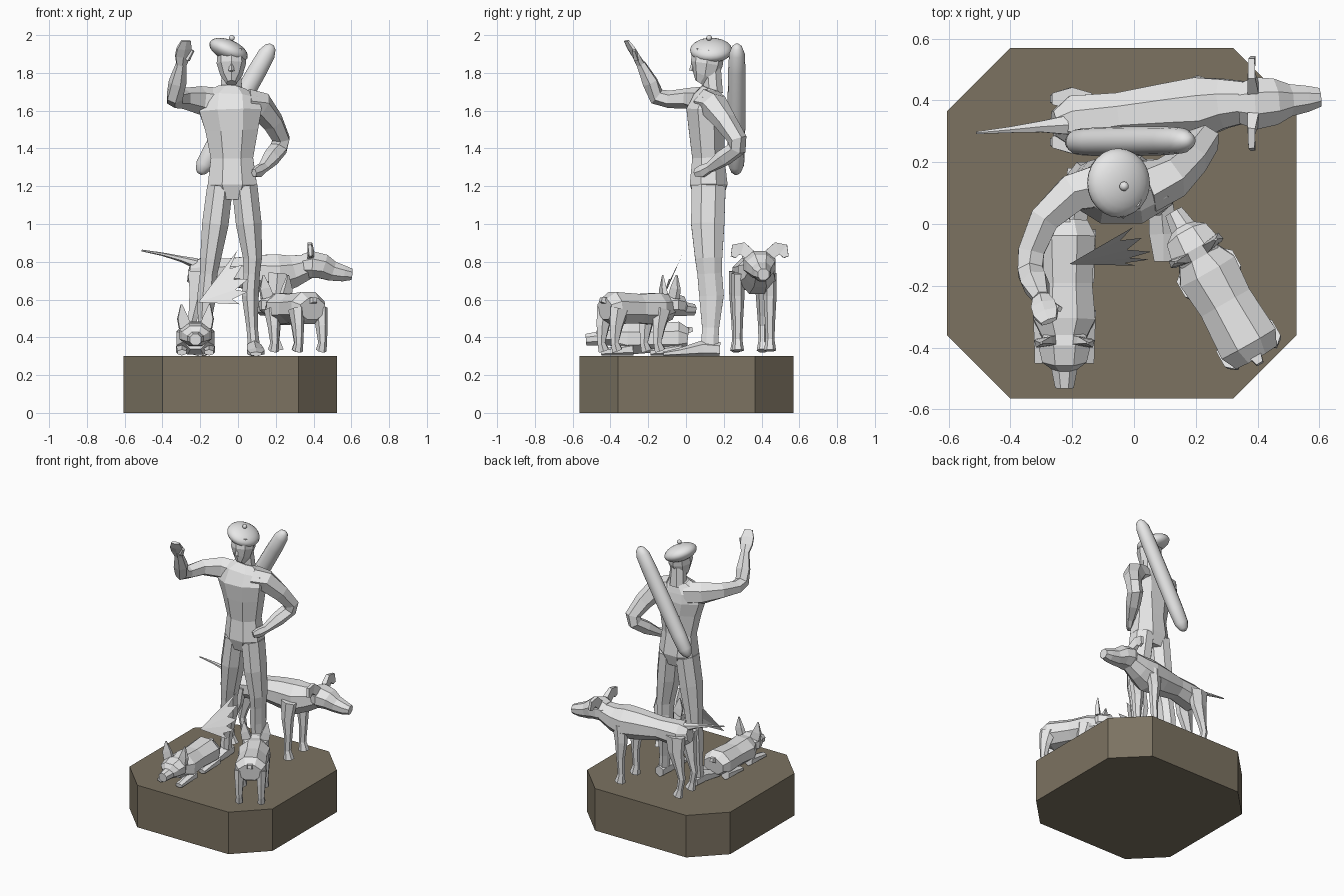
import bpy, bmesh, math
from mathutils import Vector, Matrix


def material(name, rgb):
    m = bpy.data.materials.new(name)
    m.diffuse_color = (*rgb, 1)
    return m


STONE = material("pale_stone", (0.8, 0.8, 0.8))
EARTH = material("olive_brown", (0.2, 0.17, 0.12))


def finish(name, bm, mat=STONE, smooth=False):
    bmesh.ops.recalc_face_normals(bm, faces=bm.faces)
    me = bpy.data.meshes.new(name)
    bm.to_mesh(me)
    bm.free()
    me.materials.append(mat)
    for p in me.polygons:
        p.use_smooth = smooth
    ob = bpy.data.objects.new(name, me)
    bpy.context.collection.objects.link(ob)
    return ob


def tube(name, rings, n=6, ref=(0, 0, 1), phase=0.5, smooth=False, place=None):
    """Loft rings (x, y, z, half width, half height) along their path."""
    bm = bmesh.new()
    pts = [Vector(r[:3]) for r in rings]
    ref = Vector(ref)
    grow = 1 / math.cos(math.pi / n) if phase else 1
    loops, last = [], None
    for i, r in enumerate(rings):
        t = Vector()
        if i:
            t += (pts[i] - pts[i - 1]).normalized()
        if i < len(pts) - 1:
            t += (pts[i + 1] - pts[i]).normalized()
        t.normalize()
        side = t.cross(ref).normalized()
        if last and side.dot(last) < 0:
            side = -side
        last = side
        up = side.cross(t)
        loop = []
        for k in range(n):
            a = 2 * math.pi * (k + phase) / n
            loop.append(bm.verts.new(pts[i] + side * math.cos(a) * r[3] * grow
                                     + up * math.sin(a) * r[4] * grow))
        loops.append(loop)
    for a, b in zip(loops, loops[1:]):
        for k in range(n):
            bm.faces.new((a[k], a[(k + 1) % n], b[(k + 1) % n], b[k]))
    bm.faces.new(loops[0])
    bm.faces.new(loops[-1])
    if place:
        bm.transform(place)
    return finish(name, bm, smooth=smooth)


def ball(name, loc, size, tilt=0):
    bm = bmesh.new()
    bmesh.ops.create_uvsphere(bm, u_segments=24, v_segments=12, radius=1)
    bm.transform(Matrix.Translation(loc) @ Matrix.Rotation(tilt, 4, 'Y')
                 @ Matrix.Diagonal((*size, 1)))
    return finish(name, bm, smooth=True)


Y = (0, 1, 0)

# Octagonal plinth
bm = bmesh.new()
outline = [(-.4, .57), (.32, .57), (.525, .365), (.525, -.36),
           (.32, -.565), (-.4, -.565), (-.605, -.36), (-.605, .365)]
base = bm.faces.new([bm.verts.new((x, y, 0)) for x, y in outline])
top = bmesh.ops.extrude_face_region(bm, geom=[base])
bmesh.ops.translate(bm, vec=(0, 0, .3),
                    verts=[v for v in top['geom'] if isinstance(v, bmesh.types.BMVert)])
finish("plinth", bm, EARTH)

# Man: torso, neck and head
tube("torso", [(-.03, .12, 1.13, .08, .075), (-.03, .12, 1.21, .13, .1),
               (-.032, .118, 1.35, .112, .085), (-.033, .11, 1.5, .14, .095),
               (-.04, .105, 1.6, .165, .103), (-.04, .12, 1.67, .15, .08),
               (-.035, .135, 1.72, .07, .05)], 8, Y)
tube("neck", [(-.035, .145, 1.69, .06, .05), (-.035, .135, 1.82, .048, .05)], 8, Y)
tube("head", [(-.035, .075, 1.745, .028, .03), (-.035, .1, 1.785, .058, .068),
              (-.035, .11, 1.85, .078, .085), (-.035, .12, 1.92, .074, .085)], 8, Y, 0)
tube("nose", [(-.035, .04, 1.85, .008, .012), (-.035, .03, 1.81, .016, .014)], 4, Y, 0)

# Beret and its nub
ball("beret", (-.05, .133, 1.92), (.108, .112, .055), .4)
ball("beret_nub", (-.032, .122, 1.985), (.015, .015, .015))

# Raised arm and hand
tube("raised_arm", [(-.1, .125, 1.64, .07, .07), (-.2, .1, 1.655, .06, .065),
                    (-.29, .015, 1.665, .048, .048), (-.333, -.09, 1.66, .042, .04),
                    (-.335, -.155, 1.675, .04, .04), (-.32, -.19, 1.75, .042, .038),
                    (-.3, -.24, 1.85, .025, .022)], 6)
tube("raised_hand", [(-.3, -.24, 1.845, .026, .02), (-.293, -.265, 1.89, .04, .016),
                     (-.285, -.29, 1.93, .04, .014), (-.275, -.315, 1.97, .026, .008)], 6)
tube("raised_thumb", [(-.27, -.26, 1.87, .012, .012), (-.24, -.275, 1.92, .008, .008)], 4)

# Arm bent behind the hip
BEND = (-.84, .55, 0)
tube("hip_arm", [(.04, .12, 1.64, .07, .075), (.12, .15, 1.625, .065, .065),
                 (.185, .21, 1.54, .052, .052), (.228, .27, 1.45, .045, .045),
                 (.215, .27, 1.4, .042, .045), (.175, .2, 1.35, .04, .042),
                 (.13, .12, 1.295, .024, .026)], 6, BEND)
tube("hip_hand", [(.135, .125, 1.3, .024, .026), (.11, .085, 1.28, .032, .02),
                  (.085, .05, 1.27, .02, .014)], 6, BEND)

# Legs and feet
tube("right_leg", [(-.095, .12, 1.2, .068, .09), (-.12, .115, 1.0, .07, .088),
                   (-.145, .12, .82, .055, .072), (-.155, .125, .74, .046, .065),
                   (-.165, .135, .62, .05, .065), (-.18, .13, .45, .032, .045),
                   (-.185, .125, .34, .034, .045)], 8, Y)
tube("left_leg", [(.035, .12, 1.2, .068, .09), (.057, .115, 1.0, .068, .088),
                  (.077, .12, .82, .05, .072), (.073, .125, .74, .043, .065),
                  (.065, .135, .62, .045, .065), (.075, .13, .45, .03, .045),
                  (.085, .125, .34, .032, .045)], 8, Y)
for name, x, dx in (("right_foot", -.185, -.015), ("left_foot", .085, .01)):
    tube(name, [(x, .18, .335, .03, .034), (x, .09, .34, .038, .039),
                (x + dx, -.03, .322, .046, .02), (x + dx, -.12, .312, .03, .01)], 6)

# Long loaf slung on the back
a, b = Vector((-.205, .265, 1.265)), Vector((.18, .27, 1.95))
loaf = [(0, .012), (.02, .03), (.07, .046), (.2, .05), (.5, .052),
        (.8, .05), (.93, .045), (.98, .03), (1, .012)]
tube("loaf", [(*a.lerp(b, f), r, r * .9) for f, r in loaf], 14, Y, smooth=True)

# Spiky fan: thin blades from one pivot
bm = bmesh.new()
pivot = Vector((-.21, -.13, .585))
tips = [Vector(p) for p in ((-.003, -.01, .86), (.025, -.045, .785), (.055, -.09, .71),
                            (.05, -.115, .64), (.01, -.135, .575))]
for i, t in enumerate(tips):
    lo = t.lerp(tips[max(i - 1, 0)], .5)
    hi = t.lerp(tips[min(i + 1, len(tips) - 1)], .5)
    bm.faces.new([bm.verts.new(p) for p in
                  (pivot, pivot.lerp(lo, .75), t, pivot.lerp(hi, .75))])
bmesh.ops.remove_doubles(bm, verts=bm.verts, dist=.0005)
finish("fan", bm)


# Short-legged dogs, modelled along local +x
def small_dog(name, start, heading, drop, standing):
    m = Matrix.Translation((*start, -drop)) @ Matrix.Rotation(heading, 4, 'Z')

    def part(label, rings, n=6):
        tube(name + "_" + label, rings, n, place=m)

    part("body", [(0, 0, .55, .075, .055), (.05, 0, .555, .1, .085), (.2, 0, .552, .09, .077),
                  (.32, 0, .55, .1, .085), (.39, 0, .56, .065, .065)], 8)
    part("head", [(.365, 0, .57, .065, .055), (.4, 0, .572, .085, .06), (.45, 0, .565, .072, .055),
                  (.475, 0, .55, .042, .038), (.54, 0, .545, .03, .03)], 8)
    part("tail", [(.02, 0, .59, .025, .02), (-.025, 0, .6, .012, .012)], 4)
    for s, tag in ((1, "left"), (-1, "right")):
        part(tag + "_ear", [(.39, s * .055, .61, .015, .032), (.392, s * .068, .66, .012, .028),
                            (.395, s * .075, .73, .003, .004)], 4)
        for x, leg in ((.03, "hind"), (.29, "fore")):
            y = s * .072
            if standing:
                part(f"{tag}_{leg}_leg", [(x + .02, y, .55, .032, .05), (x, y, .46, .026, .034),
                                          (x - .01, y, .37, .02, .02), (x + .005, y, .33, .024, .028)])
            else:
                part(f"{tag}_{leg}_leg", [(x, y, .495, .03, .03), (x + .1, y, .485, .026, .02),
                                          (x + .17, y, .477, .024, .014)])


small_dog("standing_small_dog", (.395, -.43), math.radians(119.6), 0, True)
small_dog("lying_small_dog", (-.225, .01), math.radians(-90), .157, False)

# Tall hound
tube("hound_body", [(-.26, .325, .745, .04, .05), (-.2, .33, .735, .085, .085),
                    (-.05, .35, .745, .075, .072), (.1, .365, .74, .09, .095),
                    (.21, .375, .735, .1, .105), (.29, .39, .75, .08, .085),
                    (.37, .395, .775, .065, .065)], 8)
tube("hound_head", [(.345, .39, .78, .065, .06), (.39, .39, .785, .085, .072),
                    (.45, .395, .775, .075, .065), (.5, .4, .75, .052, .052),
                    (.56, .405, .738, .042, .042), (.602, .41, .733, .03, .03)], 8)
tube("hound_tail", [(-.22, .32, .79, .03, .025), (-.3, .315, .815, .018, .014),
                    (-.4, .305, .84, .01, .008), (-.51, .295, .86, .004, .004)], 6)
for s, tag in ((1, "left"), (-1, "right")):
    tube(f"hound_{tag}_ear", [(.385, .39 + s * .05, .835, .03, .018),
                              (.38, .39 + s * .09, .87, .034, .012),
                              (.38, .39 + s * .125, .865, .032, .01),
                              (.385, .39 + s * .14, .825, .014, .008)], 4, (1, 0, 0))
    y = .36 + s * .085
    tube(f"hound_{tag}_front_leg", [(.21, y, .74, .05, .03), (.2, y, .62, .038, .03),
                                    (.205, y, .5, .024, .024), (.2, y, .39, .02, .02),
                                    (.21, y, .33, .032, .028)], 6, Y)
    y = .335 + s * .07
    tube(f"hound_{tag}_hind_leg", [(-.2, y, .75, .065, .032), (-.205, y, .64, .052, .032),
                                   (-.235, y, .52, .027, .024), (-.25, y, .46, .022, .02),
                                   (-.235, y, .38, .019, .019), (-.22, y, .33, .032, .027)], 6, Y)
